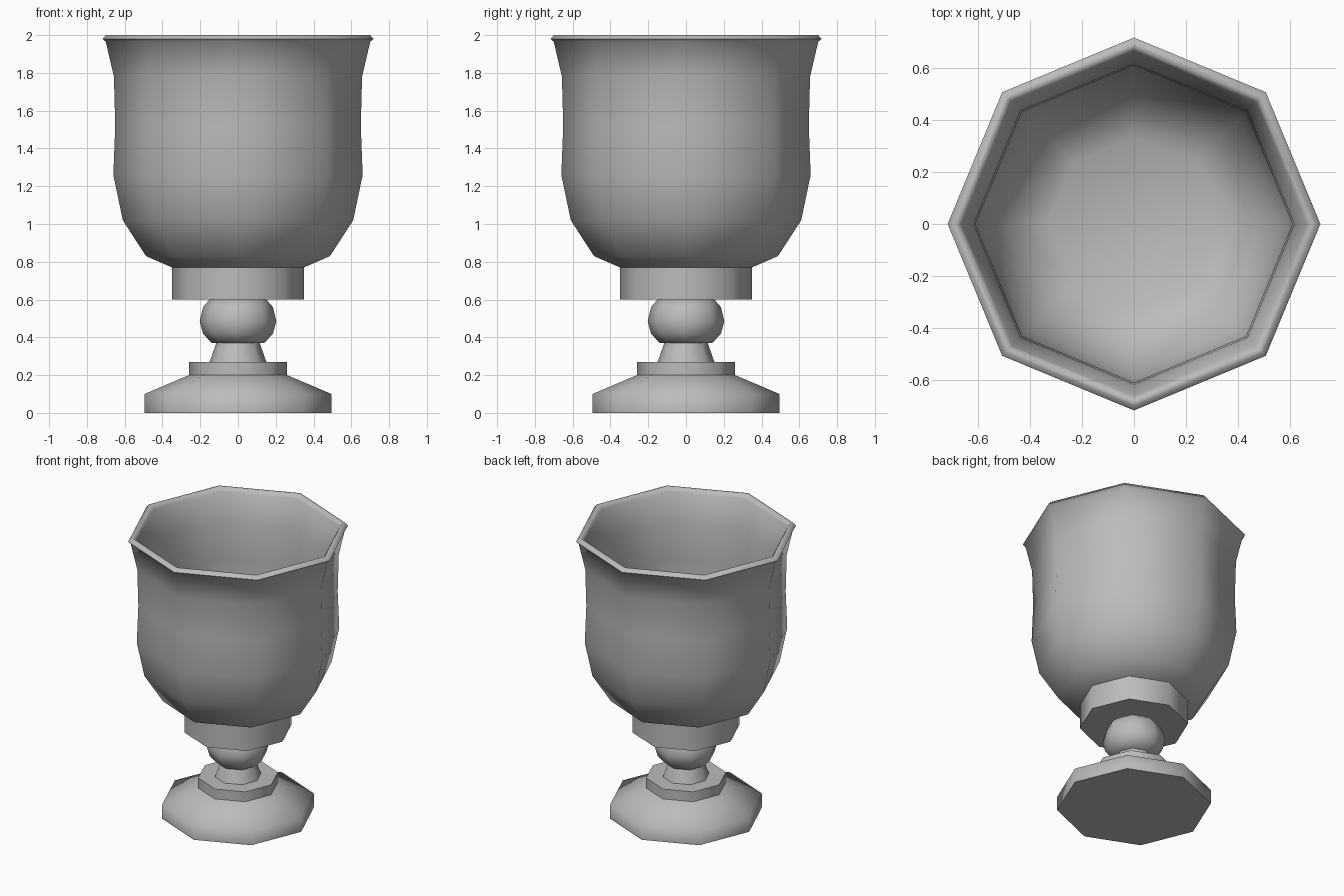
import bpy, bmesh, math

SIDES = 8

cube = bpy.data.objects.get("Cube")
if cube:
    bpy.data.objects.remove(cube, do_unlink=True)

# Single grey material
grey = bpy.data.materials.new("stone_grey")
grey.use_nodes = True
colour = (0.5, 0.5, 0.5, 1)
grey.diffuse_color = colour
grey.node_tree.nodes["Principled BSDF"].inputs["Base Color"].default_value = colour


def lathe(name, profile, cap_start=False, cap_end=False):
    """Turn an (radius, height) profile into an octagonal part."""
    bm = bmesh.new()
    rings = []
    for r, z in profile:
        rings.append([bm.verts.new((r * math.cos(math.tau * i / SIDES),
                                    r * math.sin(math.tau * i / SIDES), z))
                      for i in range(SIDES)])
    for a, b in zip(rings, rings[1:]):
        for i in range(SIDES):
            j = (i + 1) % SIDES
            bm.faces.new((a[i], a[j], b[j], b[i]))
    if cap_start:
        bm.faces.new(rings[0][::-1])
    if cap_end:
        bm.faces.new(rings[-1])
    mesh = bpy.data.meshes.new(name)
    bm.to_mesh(mesh)
    bm.free()
    mesh.materials.append(grey)
    obj = bpy.data.objects.new(name, mesh)
    bpy.context.collection.objects.link(obj)
    bpy.ops.object.select_all(action='DESELECT')
    obj.select_set(True)
    bpy.context.view_layer.objects.active = obj
    bpy.ops.object.shade_smooth_by_angle(angle=math.radians(70))
    return obj


# Foot: straight plinth with sloping shoulder
lathe("foot", [(0.495, 0), (0.495, 0.10), (0.26, 0.20)], cap_start=True)

# Step and tapering neck
lathe("step", [(0.26, 0.20), (0.26, 0.27)], cap_end=True)
lathe("neck", [(0.15, 0.27), (0.115, 0.37)])

# Ball knop on the stem
lathe("knop", [(0.14, 0.37), (0.185, 0.42), (0.203, 0.485),
               (0.185, 0.56), (0.15, 0.60)], cap_start=True, cap_end=True)

# Collar below the cup
lathe("collar", [(0.349, 0.60), (0.349, 0.77)], cap_start=True)

# Cup: outer wall, rolled rim, inner wall and floor
lathe("cup", [(0.349, 0.77), (0.487, 0.83), (0.61, 1.02), (0.66, 1.26),
              (0.65, 1.52), (0.657, 1.78), (0.70, 1.965), (0.717, 1.98),
              (0.70, 2.0), (0.68, 2.0), (0.663, 1.975), (0.617, 1.78),
              (0.61, 1.52), (0.62, 1.27), (0.57, 1.04), (0.46, 0.87),
              (0.33, 0.81)], cap_end=True)
